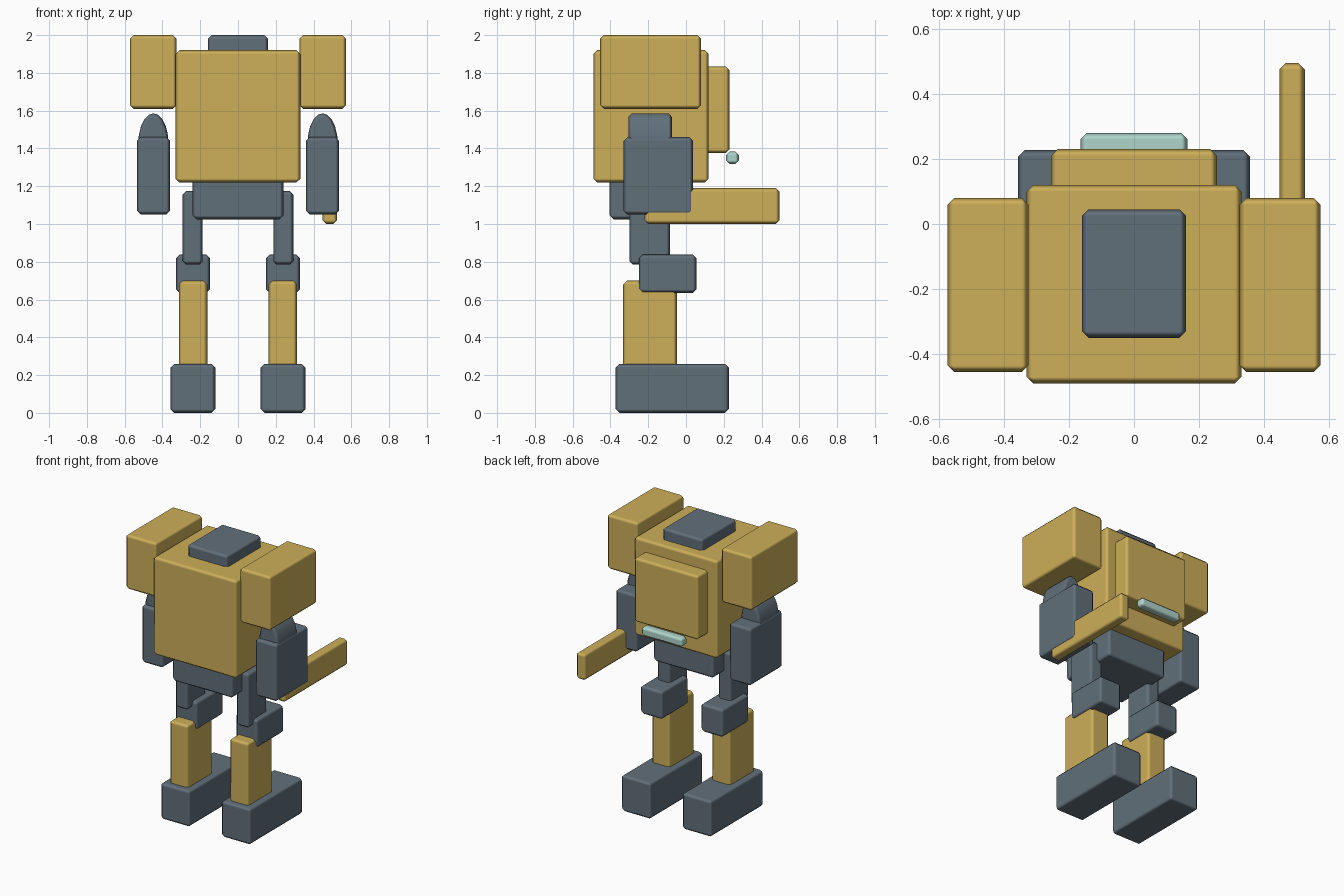
import bpy, math
from mathutils import Vector

if "Cube" in bpy.data.objects:
    bpy.data.objects.remove(bpy.data.objects["Cube"])


def material(name, rgb):
    m = bpy.data.materials.new(name)
    m.diffuse_color = (*rgb, 1.0)
    m.use_nodes = True
    m.node_tree.nodes["Principled BSDF"].inputs["Base Color"].default_value = m.diffuse_color
    return m


YELLOW = material("yellow armour", (0.61, 0.43, 0.10))
STEEL = material("slate steel", (0.12, 0.16, 0.195))
GLASS = material("pale teal glass", (0.43, 0.67, 0.60))


def finish(obj, name, mat, bevel):
    """Apply scale, chamfer the edges and shade the part."""
    obj.name = name
    obj.data.materials.append(mat)
    bpy.ops.object.transform_apply(location=False, rotation=True, scale=True)
    bpy.ops.object.shade_smooth_by_angle(angle=math.radians(50))
    b = obj.modifiers.new("chamfer", 'BEVEL')
    b.width = bevel
    b.segments = 1
    b.limit_method = 'ANGLE'
    b.angle_limit = math.radians(50)
    b.harden_normals = True
    return obj


def box(name, mat, x, y, z, bevel=0.02):
    """Chamfered block given by its (min, max) range on each axis."""
    lo, hi = Vector((x[0], y[0], z[0])), Vector((x[1], y[1], z[1]))
    bpy.ops.mesh.primitive_cube_add(size=1, location=(lo + hi) / 2)
    obj = bpy.context.object
    obj.scale = hi - lo
    return finish(obj, name, mat, bevel)


def pair(name, mat, x, y, z, bevel=0.02):
    """Matching left and right blocks."""
    box("right_" + name, mat, x, y, z, bevel)
    box("left_" + name, mat, (-x[1], -x[0]), y, z, bevel)


# Body
box("torso", YELLOW, (-0.33, 0.33), (-0.49, 0.12), (1.22, 1.92))
box("back_plate", YELLOW, (-0.255, 0.255), (0.03, 0.23), (1.375, 1.835))
box("hatch", STEEL, (-0.16, 0.16), (-0.35, 0.045), (1.85, 2.0))
box("pelvis", STEEL, (-0.24, 0.24), (-0.405, 0.035), (1.025, 1.27))
box("light_bar", GLASS, (-0.165, 0.165), (0.212, 0.28), (1.317, 1.385))

# Shoulders and arms
pair("shoulder_pod", YELLOW, (0.325, 0.573), (-0.455, 0.08), (1.61, 2.0))
pair("forearm", STEEL, (0.36, 0.535), (-0.33, 0.037), (1.05, 1.46))
for side, s in (("right", 1), ("left", -1)):
    # oval upper arm lying front to back, sunk into the forearm
    bpy.ops.mesh.primitive_cylinder_add(
        vertices=20, radius=1, depth=2,
        location=(s * 0.448, -0.19, 1.42), rotation=(math.pi / 2, 0, 0))
    arm = bpy.context.object
    arm.scale = (0.081, 0.166, 0.115)
    finish(arm, side + "_upper_arm", STEEL, 0.018)

# Single barrel slung under the right forearm
box("barrel", YELLOW, (0.447, 0.525), (-0.22, 0.495), (1.0, 1.19))

# Legs
pair("thigh", STEEL, (0.187, 0.293), (-0.30, -0.085), (0.785, 1.175))
pair("knee", STEEL, (0.148, 0.328), (-0.25, 0.055), (0.635, 0.838))
pair("shin", YELLOW, (0.162, 0.313), (-0.333, -0.048), (0.22, 0.70))
pair("foot", STEEL, (0.12, 0.357), (-0.372, 0.227), (0.0, 0.26))
